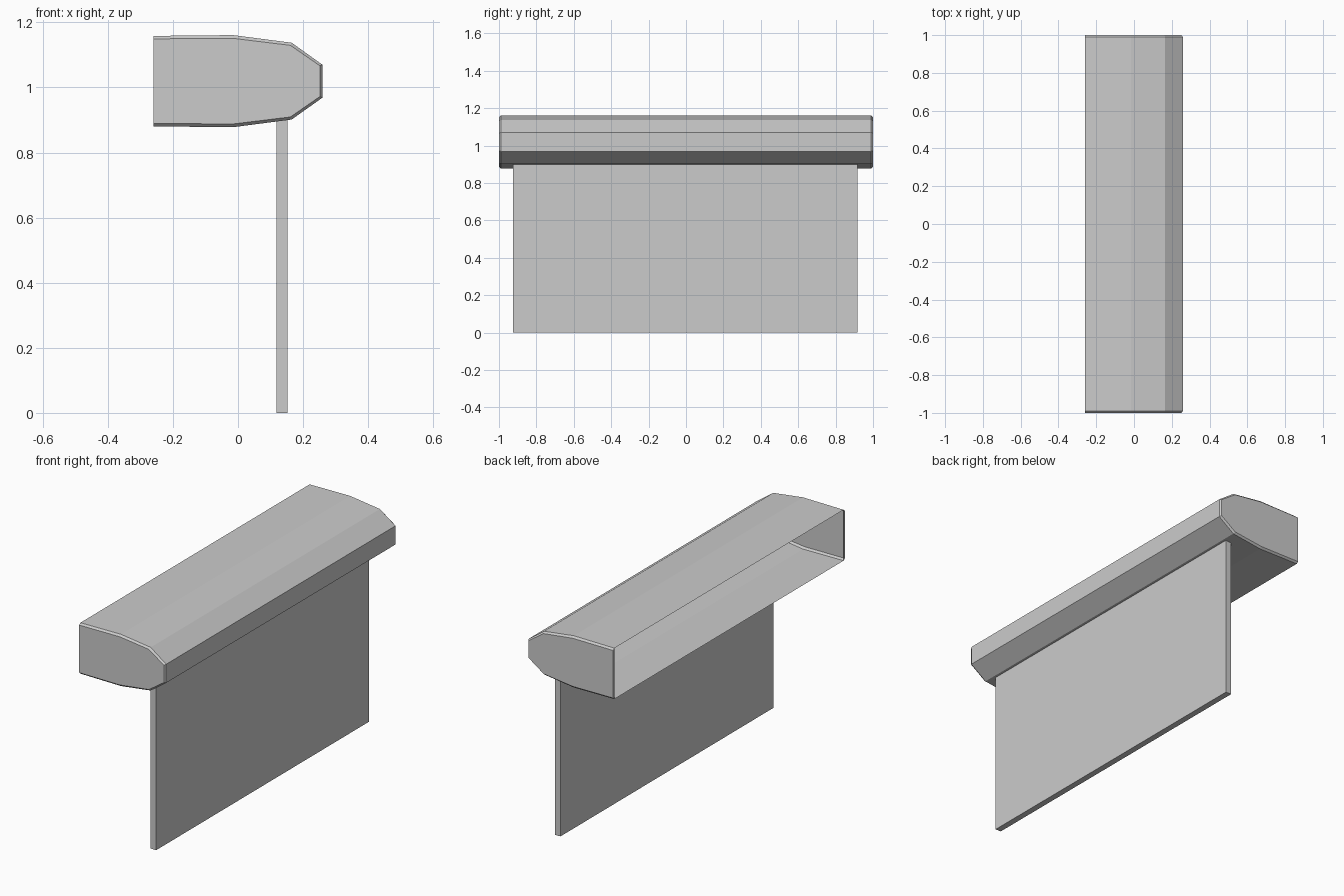
import bpy, bmesh

if "Cube" in bpy.data.objects:
    bpy.data.objects.remove(bpy.data.objects["Cube"])


def finish(bm, name):
    mesh = bpy.data.meshes.new(name)
    bm.to_mesh(mesh)
    bm.free()
    obj = bpy.data.objects.new(name, mesh)
    bpy.context.collection.objects.link(obj)
    return obj


# Casing: thin faceted shell, open along the back, with chamfered ends
MID_Z = 1.0195
outer = [(-0.26, 0.139), (-0.015, 0.1415), (0.165, 0.118), (0.259, 0.051)]
inset = [(-0.26, 0.130), (-0.015, 0.1315), (0.161, 0.110), (0.252, 0.047)]


def section(bm, half, y):
    lower = [(x, MID_Z - h) for x, h in half]
    upper = [(x, MID_Z + h) for x, h in reversed(half)]
    return [bm.verts.new((x, y, z)) for x, z in lower + upper]


bm = bmesh.new()
rings = [section(bm, half, y) for half, y in
         ((inset, -1), (outer, -0.99), (outer, 0.99), (inset, 1))]
for a, b in zip(rings, rings[1:]):
    for i in range(len(a) - 1):
        bm.faces.new((a[i], a[i + 1], b[i + 1], b[i]))

# End caps, including the narrow strip beside the open back
for cap, rim, flip in ((rings[0], rings[1], False), (rings[3], rings[2], True)):
    face = bm.faces.new(cap)
    strip = bm.faces.new((cap[0], cap[-1], rim[-1], rim[0]))
    if flip:
        face.normal_flip()
    else:
        strip.normal_flip()
bmesh.ops.recalc_face_normals(bm, faces=bm.faces)
finish(bm, "casing")

# Hanging panel: plain slab reaching just inside the casing
bm = bmesh.new()
bmesh.ops.create_cube(bm, size=1)
bmesh.ops.scale(bm, vec=(0.034, 1.84, 0.91), verts=bm.verts)
bmesh.ops.translate(bm, vec=(0.135, -0.004, 0.455), verts=bm.verts)
finish(bm, "hanging_panel")
